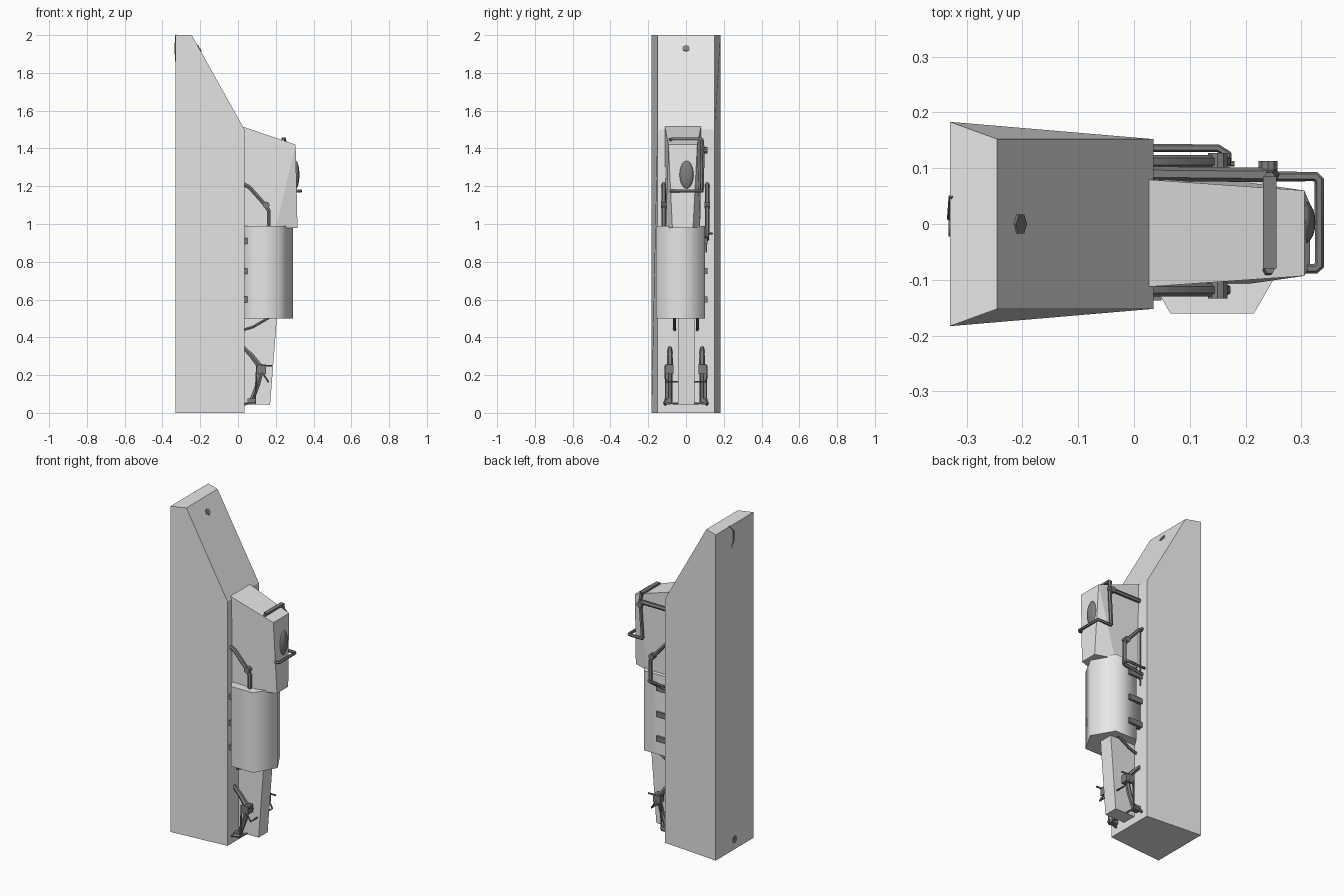
import bpy, bmesh, math
from mathutils import Vector

cube = bpy.data.objects.get("Cube")
if cube:
    bpy.data.objects.remove(cube, do_unlink=True)


def material(name, value):
    m = bpy.data.materials.new(name)
    m.use_nodes = True
    col = (value, value, value, 1)
    m.diffuse_color = col
    m.node_tree.nodes["Principled BSDF"].inputs["Base Color"].default_value = col
    return m


LIGHT = material("light grey", 0.8)
DARK = material("dark grey", 0.21)


def finish(name, bm, mat):
    bmesh.ops.recalc_face_normals(bm, faces=bm.faces)
    me = bpy.data.meshes.new(name)
    bm.to_mesh(me)
    bm.free()
    me.materials.append(mat)
    ob = bpy.data.objects.new(name, me)
    bpy.context.collection.objects.link(ob)
    return ob


def activate(ob):
    bpy.ops.object.select_all(action='DESELECT')
    ob.select_set(True)
    bpy.context.view_layer.objects.active = ob


def loft(name, low, high, mat):
    """Closed solid between two matching rings of points."""
    bm = bmesh.new()
    a = [bm.verts.new(p) for p in low]
    b = [bm.verts.new(p) for p in high]
    n = len(a)
    for i in range(n):
        j = (i + 1) % n
        bm.faces.new((a[i], a[j], b[j], b[i]))
    bm.faces.new(a[::-1])
    bm.faces.new(b)
    return finish(name, bm, mat)


def box(name, centre, size, mat=DARK):
    bm = bmesh.new()
    bmesh.ops.create_cube(bm, size=1)
    for v in bm.verts:
        v.co = Vector(centre) + v.co * Vector(size)
    return finish(name, bm, mat)


def disc(name, centre, radius, depth, axis, sides=16):
    bm = bmesh.new()
    bmesh.ops.create_cone(bm, cap_ends=True, segments=sides, radius1=radius,
                          radius2=radius, depth=depth)
    ob = finish(name, bm, DARK)
    ob.rotation_euler = Vector(axis).to_track_quat('Z', 'Y').to_euler()
    ob.location = centre
    return ob


def tube(name, points, radius, tip=1.0):
    """Round bar through points, optionally thicker or thinner at the end."""
    cu = bpy.data.curves.new(name, 'CURVE')
    cu.dimensions = '3D'
    cu.bevel_depth = radius
    cu.bevel_resolution = 1
    cu.use_fill_caps = True
    sp = cu.splines.new('POLY')
    sp.points.add(len(points) - 1)
    for i, (p, co) in enumerate(zip(sp.points, points)):
        p.co = (*co, 1)
        p.radius = 1 + (tip - 1) * i / (len(points) - 1)
    cu.materials.append(DARK)
    ob = bpy.data.objects.new(name, cu)
    bpy.context.collection.objects.link(ob)
    activate(ob)
    bpy.ops.object.convert(target='MESH')
    bpy.ops.object.shade_smooth_by_angle(angle=math.radians(50))


# Tall backing block, wider at the rear, with a sloped top
outline = [(-0.33, 0), (0.035, 0), (0.035, 1.5), (-0.245, 2), (-0.33, 2)]


def block_side(sign):
    return [(x, sign * (0.183 if x < -0.3 else 0.152), z) for x, z in outline]


loft("backing_block", block_side(-1), block_side(1), LIGHT)
disc("slope_bolt", (-0.205, 0, 1.929), 0.02, 0.008, (0.87, 0, 0.49), 6)
disc("rear_lower_bolt", (-0.329, 0, 0.06), 0.022, 0.006, (1, 0, 0))
tube("rear_hook", [(-0.328, 0.05, 2.0), (-0.331, 0.01, 1.96),
                   (-0.331, 0.01, 1.9), (-0.329, 0.03, 1.86)], 0.004)

# Head: flat flanks, narrowing front, sloped top
top = [(0.018, -0.113, 1.518), (0.305, -0.093, 1.42),
       (0.305, -0.093, 1.42), (0.305, 0.06, 1.42),
       (0.305, 0.06, 1.42), (0.018, 0.08, 1.518)]
base = [(0.018, -0.108, 0.98), (0.2, -0.108, 0.98), (0.315, -0.072, 0.98),
        (0.315, 0.037, 0.98), (0.2, 0.075, 0.98), (0.018, 0.075, 0.98)]
head = loft("head", base, top, LIGHT)
activate(head)
bm = bmesh.new()
bm.from_mesh(head.data)
bmesh.ops.remove_doubles(bm, verts=bm.verts, dist=0.0001)
bm.to_mesh(head.data)
bm.free()

# Domed oval on the face of the head
bm = bmesh.new()
bmesh.ops.create_uvsphere(bm, u_segments=20, v_segments=12, radius=1)
for v in bm.verts:
    v.co = (0.305 + 0.02 * v.co.x, 0.003 + 0.038 * v.co.y, 1.26 + 0.075 * v.co.z)
dome = finish("face_dome", bm, DARK)
activate(dome)
bpy.ops.object.shade_smooth()

# Belly: smooth six-sided drum
ring = [(0.14 + 0.15 * math.cos(i * math.pi / 3),
         -0.03 + 0.15 * math.sin(i * math.pi / 3)) for i in range(6)]
belly = loft("belly", [(x, y, 0.5) for x, y in ring],
             [(x, y, 0.99) for x, y in ring], LIGHT)
activate(belly)
bpy.ops.object.shade_smooth_by_angle(angle=math.radians(70))

# Tapered tail
loft("tail",
     [(0.02, -0.043, 0.045), (0.17, -0.043, 0.045),
      (0.17, 0.045, 0.045), (0.02, 0.045, 0.045)],
     [(0.02, -0.043, 0.52), (0.207, -0.043, 0.52),
      (0.207, 0.045, 0.52), (0.02, 0.045, 0.52)], LIGHT)

# Head harness
box("head_strap", (0.243, 0.003, 1.452), (0.024, 0.165, 0.012))
tube("strap_end", [(0.243, -0.08, 1.452), (0.235, -0.085, 1.43)], 0.01)
tube("harness_arm", [(0.03, 0.09, 1.4), (0.24, 0.088, 1.4)], 0.013)
tube("harness_riser", [(0.243, 0.083, 1.452), (0.25, 0.088, 1.4),
                       (0.235, 0.085, 1.18)], 0.011)
tube("chin_bar", [(0.235, 0.085, 1.175), (0.325, 0.085, 1.175),
                  (0.332, 0.078, 1.175), (0.332, -0.074, 1.175),
                  (0.325, -0.08, 1.175), (0.307, -0.08, 1.175)], 0.009)
disc("harness_knob", (0.24, 0.1, 1.39), 0.018, 0.025, (0, 1, 0), 10)

# Shoulder arms
for side, y in (("right", -0.118), ("left", 0.112)):
    tube(side + "_arm", [(0.03, y, 1.21), (0.06, y, 1.195), (0.145, y, 1.1),
                         (0.163, y, 1.07), (0.163, y, 0.94)], 0.012)
    disc(side + "_elbow", (0.15, y, 1.1), 0.018, 0.03, (0, 1, 0), 10)
tube("left_outer_bar", [(0.03, 0.136, 0.95), (0.15, 0.136, 0.95),
                        (0.168, 0.125, 0.95), (0.168, 0.112, 0.95)], 0.007)
tube("left_lower_bar", [(0.03, 0.112, 0.92), (0.163, 0.112, 0.94)], 0.011)
tube("left_rod", [(0.045, 0.108, 1.21), (0.045, 0.108, 0.85)], 0.005)

# Belly clips on both flanks
for z in (0.6, 0.75, 0.91):
    box("left_clip", (0.08, 0.105, z), (0.09, 0.016, 0.032))
    box("right_clip", (0.042, -0.122, z), (0.014, 0.03, 0.03))
box("left_clip_plate", (0.06, 0.09, 0.68), (0.05, 0.012, 0.2))

# Mirrored hip pipes, legs and feet
for side, s in (("right", -1), ("left", 1)):
    y = 0.085 * s
    tube(side + "_hip_pipe", [(0.03, 0.06 * s, 0.44), (0.08, 0.06 * s, 0.455),
                              (0.165, 0.06 * s, 0.505)], 0.008)
    tube(side + "_thigh", [(0.03, y, 0.345), (0.07, y, 0.305),
                           (0.125, y, 0.235)], 0.011, 1.6)
    box(side + "_knee", (0.125, y + 0.004 * s, 0.23), (0.045, 0.045, 0.05))
    tube(side + "_shin", [(0.125, y, 0.23), (0.105, y, 0.15),
                          (0.07, y, 0.06)], 0.014)
    box(side + "_foot", (0.07, y + 0.012 * s, 0.06), (0.04, 0.035, 0.03))
    tube(side + "_toe_bar", [(0.03, 0.11 * s, 0.045), (0.07, 0.11 * s, 0.055),
                             (0.095, 0.11 * s, 0.06)], 0.008)
    tube(side + "_knee_bar", [(0.12, 0.108 * s, 0.25), (0.18, 0.108 * s, 0.25)], 0.005)
    tube(side + "_shin_bar", [(0.125, 0.108 * s, 0.22), (0.16, 0.105 * s, 0.165),
                              (0.16, 0.04 * s, 0.165)], 0.005)
    tube(side + "_leg_rod", [(0.1, 0.108 * s, 0.25), (0.09, 0.108 * s, 0.05),
                             (0.09, 0.03 * s, 0.05)], 0.005)
